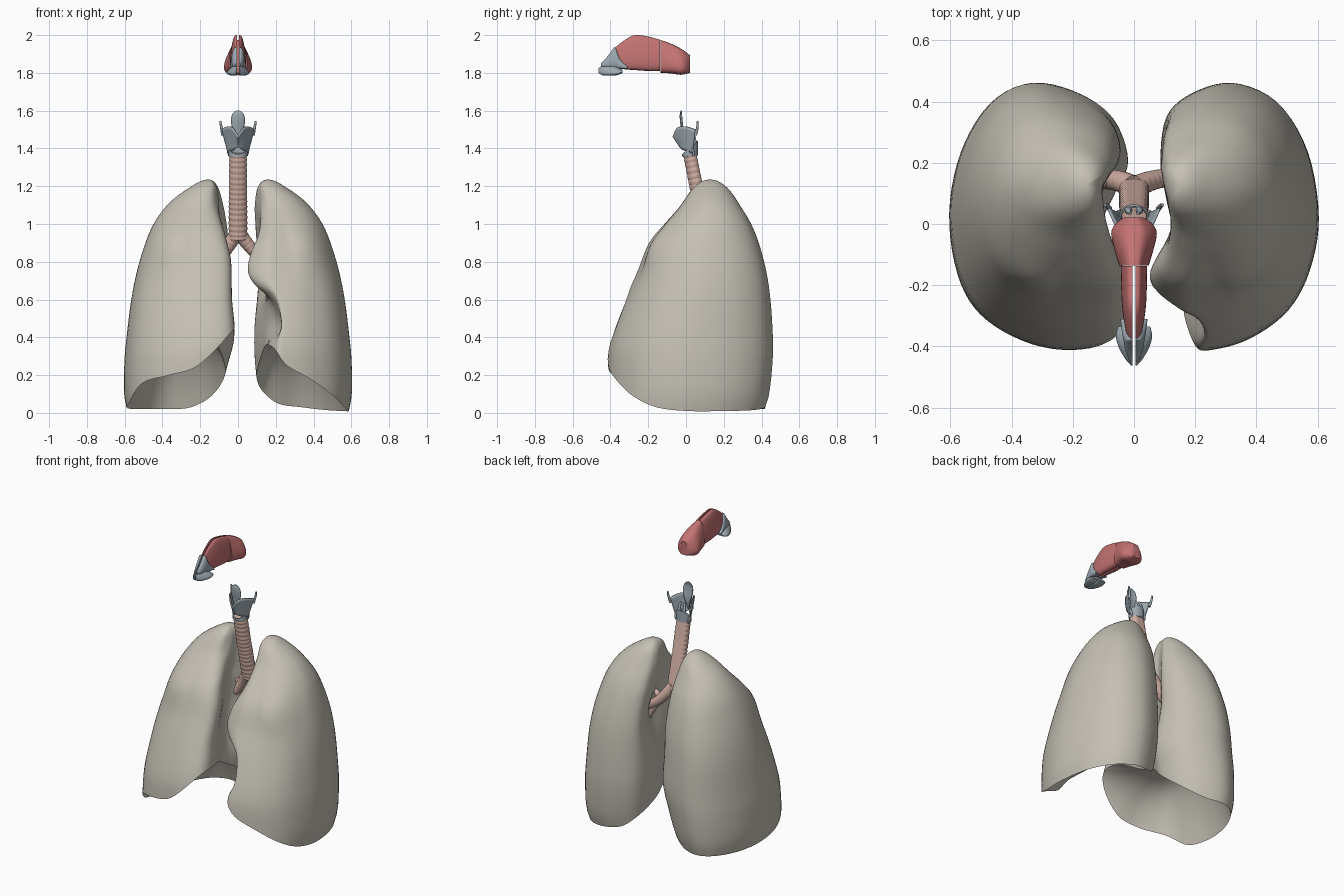
import bpy, bmesh, math
from mathutils import Vector

if "Cube" in bpy.data.objects:
    bpy.data.objects.remove(bpy.data.objects["Cube"])


def material(name, rgb):
    m = bpy.data.materials.new(name)
    m.diffuse_color = (*rgb, 1)
    m.use_nodes = True
    m.node_tree.nodes["Principled BSDF"].inputs["Base Color"].default_value = m.diffuse_color
    return m


BEIGE = material("lung_beige", (0.56, 0.53, 0.46))
PINK = material("airway_pink", (0.62, 0.42, 0.36))
RED = material("mucosa_red", (0.55, 0.17, 0.17))
GREY = material("cartilage_grey", (0.34, 0.40, 0.44))


def loft(name, rings, mat, closed=True, caps=True, solid=0):
    """Skin a list of equal-length point rings."""
    bm = bmesh.new()
    vs = [[bm.verts.new(p) for p in r] for r in rings]
    n = len(vs[0])
    for a, b in zip(vs, vs[1:]):
        for i in range(n if closed else n - 1):
            j = (i + 1) % n
            bm.faces.new((a[i], a[j], b[j], b[i]))
    if closed and caps:
        bm.faces.new(vs[0])
        bm.faces.new(vs[-1])
    bmesh.ops.recalc_face_normals(bm, faces=bm.faces[:])
    me = bpy.data.meshes.new(name)
    bm.to_mesh(me)
    bm.free()
    me.materials.append(mat)
    ob = bpy.data.objects.new(name, me)
    bpy.context.collection.objects.link(ob)
    if solid:
        mod = ob.modifiers.new("thickness", 'SOLIDIFY')
        mod.thickness, mod.offset = solid, 0
    return ob


def table(rows, x):
    """Smooth interpolation of rows (x, values...) sorted by x."""
    x = min(max(x, rows[0][0]), rows[-1][0])
    i = 0
    while i < len(rows) - 2 and x > rows[i + 1][0]:
        i += 1

    def slope(k, c):
        a, b = rows[max(k - 1, 0)], rows[min(k + 1, len(rows) - 1)]
        return (b[c] - a[c]) / (b[0] - a[0])
    p, q = rows[i], rows[i + 1]
    h = q[0] - p[0]
    t = (x - p[0]) / h
    return [(2*t**3 - 3*t*t + 1) * p[c] + (t**3 - 2*t*t + t) * h * slope(i, c)
            + (3*t*t - 2*t**3) * q[c] + (t**3 - t*t) * h * slope(i + 1, c)
            for c in range(1, len(p))]


def spline(pts, per, closed=False):
    """Catmull-Rom through points."""
    n, out = len(pts), []
    get = (lambda k: pts[k % n]) if closed else (lambda k: pts[min(max(k, 0), n - 1)])
    for i in range(n if closed else n - 1):
        for s in range(per):
            t = s / per
            out.append(tuple(0.5 * (2*b + (c - a)*t + (2*a - 5*b + 4*c - d)*t*t + (3*b - a - 3*c + d)*t**3)
                             for a, b, c, d in zip(get(i - 1), get(i), get(i + 1), get(i + 2))))
    return out if closed else out + [tuple(pts[-1])]


# Lungs: footprint (inner-outer, front-back, lower margin height) swept up through an envelope
TOP = 1.235
ENVELOPE = [(1.235, .158, .125, .13), (1.2, .245, .045, .21), (1.1, .375, -.03, .285), (1.0, .447, -.115, .345),
            (.9, .49, -.19, .385), (.75, .535, -.25, .425), (.6, .565, -.315, .447), (.4, .59, -.39, .46),
            (.3, .60, -.41, .46), (.1, .603, -.41, .44), (0, .585, -.40, .41)]


def lung(name, m, foot, inner, notch, hilum, dome):
    env = [(math.sqrt(TOP - z), o, f, b) for z, o, f, b in ENVELOPE]
    inn = [(math.sqrt(TOP - z), x) for z, x in inner]

    def point(u, v, s):
        o, f, b = table(env, s)
        i = table(inn, s)[0]
        z = TOP - s * s
        push = table(notch, z)[0] * math.exp(-(u * u + (v - .08) ** 2) / .05)
        hollow = hilum[0] * math.exp(-(u * u + (v - hilum[1]) ** 2) / .04 - ((z - .76) / .17) ** 2)
        # rounder towards the apex
        r = math.hypot(u - .5, v - .5)
        k = .6 * min(max((z - .95) / .25, 0), 1)
        u2 = u + ((u - .5) / r * .5 + .5 - u) * k
        v2 = v + ((v - .5) / r * .5 + .5 - v) * k
        if u > .45 and v < .5:
            v2 -= .05 * math.sin(math.pi * min((u - .45) / .5, 1)) * math.exp(-((z - .9) / .15) ** 2)
        return Vector((m * (i + u2 * (o - i) + push + hollow), f + v2 * (b - f) + .3 * max(push, 0), z))
    cols = spline(foot, 5, True)
    n = 44
    rings = [[point(u, v, math.sqrt(TOP - max(zm, 0)) * max(k, .15) / n) for u, v, zm in cols]
             for k in range(n + 1)]
    # hollow underside resting on the diaphragm
    edge = rings[-1]
    c = sum(edge, Vector()) / len(edge)
    for k in range(1, 13):
        s = max(1 - (k / 12) ** 1.3, .01)
        rings.append([Vector((c.x + (p.x - c.x) * s, c.y + (p.y - c.y) * s,
                              p.z + (dome - p.z) * (1 - s ** 3.2))) for p in edge])
    return loft(name, rings, BEIGE)


lung("right_lung", -1,
     [(.08, .03, .41), (.3, 0, .25), (.56, .035, .2), (.81, .135, .16), (.95, .29, .06), (1, .52, .03),
      (.93, .75, .02), (.76, .93, .02), (.54, 1, .02), (.29, .96, .03), (.1, .86, .09), (.02, .7, .2),
      (.09, .58, .3), (.16, .46, .36), (.1, .32, .42), (.02, .14, .45)],
     [(1.235, .154), (1.2, .105), (1.1, .07), (1.0, .05), (.8, .025), (.6, .022), (.4, .008),
      (.25, .045), (.1, .085), (0, .12)],
     [(0, 0), (.8, 0), (.95, .02), (1.1, .03), (1.235, 0)], (.04, .48), .42)
lung("left_lung", 1,
     [(.17, 0, .33), (.32, 0, .25), (.56, .045, .18), (.8, .15, .09), (.94, .3, .03), (1, .5, .01),
      (.93, .75, .01), (.74, .93, .015), (.46, 1, .03), (.2, .96, .05), (.04, .87, .12), (0, .7, .19),
      (.03, .58, .25), (.08, .42, .33), (.08, .28, .36), (.04, .1, .36)],
     [(1.235, .154), (1.2, .105), (1.1, .085), (1.0, .085), (.6, .088), (.3, .088), (0, .12)],
     [(0, .03), (.36, .06), (.45, .12), (.55, .1), (.62, .055), (.68, -.02), (.75, -.055),
      (.85, -.035), (.95, .01), (1.1, .02), (1.235, 0)], (.07, .57), .38)


# Airway tubes
def tube(name, pts, radius, mat, per=8, sides=20, flat=1.0, back_clip=1.0):
    path = [Vector(p) for p in spline(pts, per)]
    rings = []
    for i, p in enumerate(path):
        d = (path[min(i + 1, len(path) - 1)] - path[max(i - 1, 0)]).normalized()
        side = Vector((0, 1, 0)).cross(d).normalized()
        back = d.cross(side)
        if back.y < 0:
            side, back = -side, -back
        ring = []
        for k in range(sides):
            a = 2 * math.pi * k / sides
            r = radius(i / (len(path) - 1), math.sin(a))
            ring.append(p + side * r * math.cos(a) + back * r * min(math.sin(a), back_clip) * flat)
        rings.append(ring)
    return loft(name, rings, mat)


def ribbed(r0, r1, count, depth=.0035):
    """Cartilage hoops that fade out on the back wall."""
    return lambda t, s: (r0 + (r1 - r0) * t
                         + depth * abs(math.sin(math.pi * count * t)) * min(1, max(0, .8 - s) * 3))


tube("trachea", [(0, .025, 1.37), (0, .055, 1.22), (0, .09, 1.07), (0, .125, .92)],
     ribbed(.044, .047, 17), PINK, per=36, sides=28, flat=.85, back_clip=.8)
tube("left_main_bronchus", [(.005, .122, .955), (.05, .14, .895), (.10, .15, .84), (.18, .15, .78)],
     ribbed(.036, .026, 9, .0015), PINK, per=18)
tube("right_main_bronchus", [(-.005, .122, .955), (-.04, .138, .9), (-.08, .145, .84), (-.14, .14, .76)],
     ribbed(.038, .028, 8, .0015), PINK, per=18)
for label, m in (("left", 1), ("right", -1)):
    tube(label + "_upper_lobe_branch", [(m * .08, .145, .86), (m * .13, .13, .88), (m * .2, .1, .92)],
         lambda t, s: .02 - .006 * t, PINK)
    tube(label + "_lower_lobe_branch", [(m * .13, .147, .8), (m * .17, .155, .72), (m * .21, .16, .62)],
         lambda t, s: .021 - .007 * t, PINK)

# Thyroid cartilage: shield folded at the front; columns x, y, bottom z, top z
half = spline([(0, -.068, 1.41, 1.465), (.03, -.045, 1.395, 1.51), (.06, .0, 1.385, 1.515),
               (.083, .05, 1.375, 1.5)], 5)
shield = [(-x, y, b, t) for x, y, b, t in half[:0:-1]] + half
loft("thyroid_cartilage",
     [[(x * (.62 + .38 * k / 8), y * (.55 + .45 * k / 8) + .006 * (1 - k / 8), b + (t - b) * k / 8)
       for x, y, b, t in shield] for k in range(9)], GREY, closed=False, solid=.009)
for label, m in (("left", 1), ("right", -1)):
    tube(label + "_upper_horn", [(m * .08, .05, 1.47), (m * .088, .06, 1.51), (m * .094, .062, 1.545)],
         lambda t, s: .009 - .004 * t, GREY, sides=10)
    tube(label + "_lower_horn", [(m * .054, .033, 1.4), (m * .05, .04, 1.375), (m * .046, .04, 1.36)],
         lambda t, s: .008 - .003 * t, GREY, sides=10)
    tube(label + "_arytenoid", [(m * .018, .045, 1.43), (m * .018, .042, 1.46), (m * .012, .035, 1.485)],
         lambda t, s: .013 - .008 * t, GREY, sides=10)

# Cricoid ring: low in front, tall plate behind
rings = []
for r, top in ((.049, 0), (.050, 1), (.041, 1), (.040, 0), (.049, 0)):
    rings.append([(r * math.cos(a), .022 + r * .85 * math.sin(a),
                   1.36 + .004 * math.sin(a) + top * (.045 + .03 * math.sin(a)))
                  for a in (2 * math.pi * k / 32 for k in range(32))])
loft("cricoid_cartilage", rings, GREY, caps=False)

# Epiglottis: curved leaf
leaf = [(1.42, .006, -.03), (1.46, .014, -.022), (1.50, .027, -.022), (1.54, .036, -.028),
        (1.575, .032, -.03), (1.592, .02, -.027), (1.6, .006, -.025)]
loft("epiglottis",
     [[(w * s / 4, y + 6 * (w * s / 4) ** 2, z) for s in range(-4, 5)] for z, w, y in spline(leaf, 4)],
     GREY, closed=False, solid=.007)


# Nasal halves: stations y, bottom z, top z, half width
def nasal(name, rows, mat, taper, gap=.005):
    for label, m in (("left", 1), ("right", -1)):
        rings = []
        for y, lo, hi, w in spline(rows, 5):
            ring = []
            for k in range(17):
                h = (1 - math.cos(math.pi * k / 16)) / 2
                ring.append((m * (gap + max(w - gap, .002) * math.sin(math.pi * k / 16) ** .55 * (1 - taper * h)),
                             y, lo + (hi - lo) * h))
            rings.append(ring)
        loft(label + "_" + name, rings, mat)


nasal("nasal_cavity", [(-.385, 1.835, 1.925, .022), (-.33, 1.82, 1.97, .036), (-.27, 1.815, 2.0, .046),
                       (-.2, 1.81, 1.992, .05), (-.137, 1.81, 1.975, .05)], RED, .45)
nasal("nasopharynx", [(-.135, 1.80, 1.975, .06), (-.08, 1.797, 1.955, .08), (-.03, 1.79, 1.93, .092),
                      (.0, 1.795, 1.91, .075), (.022, 1.80, 1.892, .04)], RED, .5, 0)
nasal("upper_nose_cartilage", [(-.45, 1.835, 1.85, .015), (-.42, 1.828, 1.882, .03), (-.395, 1.825, 1.915, .036),
                               (-.375, 1.822, 1.935, .04), (-.35, 1.82, 1.88, .045),
                               (-.31, 1.82, 1.835, .05)], GREY, .3)
nasal("nostril_cartilage", [(-.462, 1.80, 1.825, .012), (-.44, 1.787, 1.84, .036), (-.40, 1.785, 1.842, .064),
                            (-.365, 1.788, 1.835, .074), (-.335, 1.80, 1.815, .066)], GREY, .6)

# Shading
for ob in bpy.data.objects:
    ob.select_set(True)
    bpy.context.view_layer.objects.active = ob
bpy.ops.object.shade_smooth_by_angle(angle=math.radians(40))
